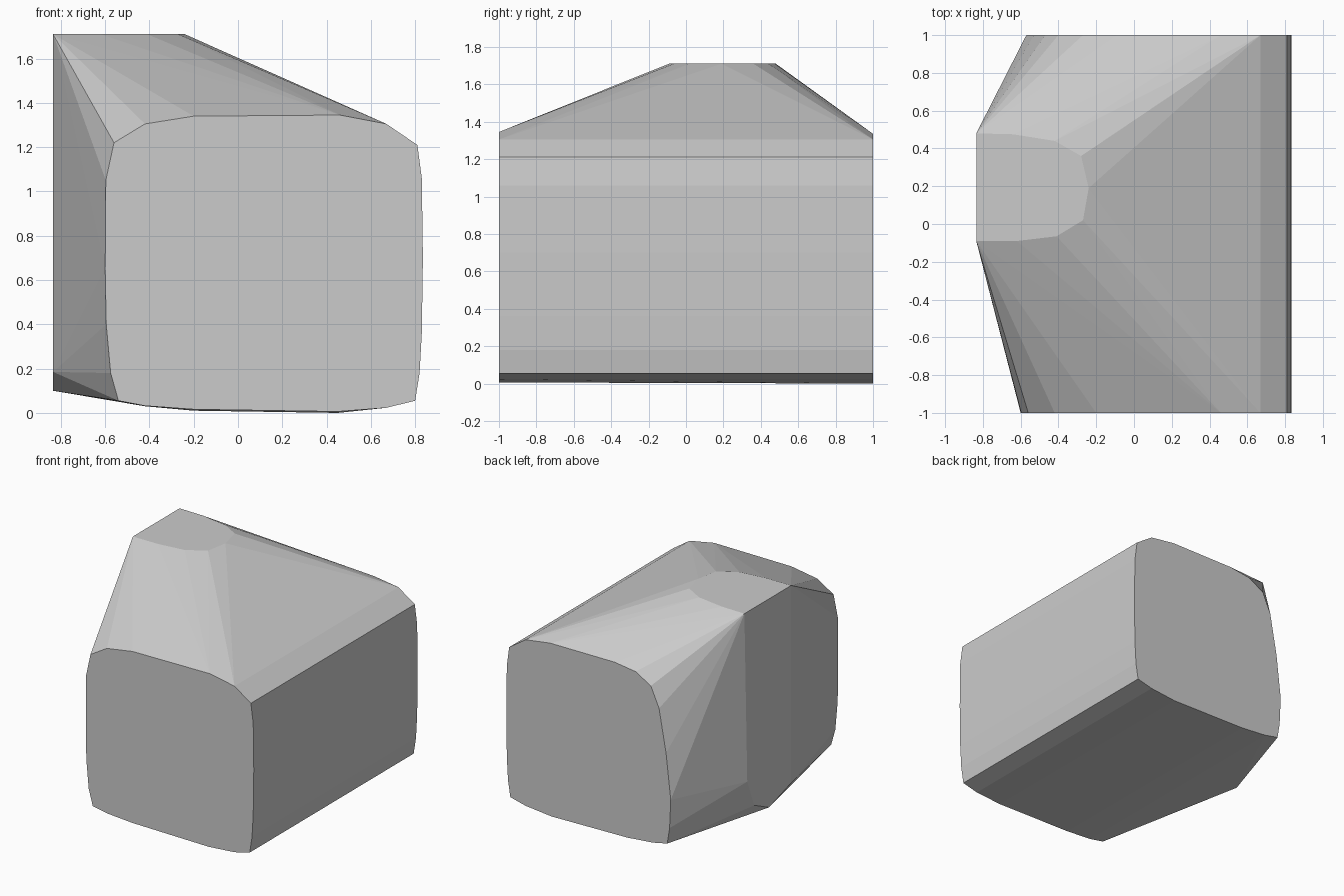
import bpy, bmesh

# Lower and right outline shared by both end caps (x, z)
shared = [(0.67, 1.305), (0.81, 1.21), (0.83, 1.06), (0.835, 0.7), (0.83, 0.36),
          (0.82, 0.18), (0.80, 0.055), (0.67, 0.023), (0.45, 0.006)]
# Left and top outline of the front cap
front = shared + [(-0.2, 0.016), (-0.42, 0.032), (-0.54, 0.055), (-0.575, 0.18),
                  (-0.595, 0.4), (-0.6, 0.65), (-0.597, 1.05), (-0.56, 1.22),
                  (-0.42, 1.305), (-0.2, 1.34), (0.46, 1.345)]
# The back cap leans inward at its upper left
back = shared + [(0.45, 0.0), (-0.2, 0.01), (-0.42, 0.03), (-0.54, 0.055), (-0.56, 0.18),
                 (-0.57, 0.4), (-0.53, 0.75), (-0.47, 1.08), (-0.40, 1.235),
                 (-0.27, 1.31), (-0.09, 1.335), (0.46, 1.335)]
# Flat top (x, y) and flat left side (y, z)
top = [(-0.835, 0.48), (-0.64, 0.475), (-0.42, 0.44), (-0.28, 0.36), (-0.24, 0.19),
       (-0.27, 0.02), (-0.41, -0.065), (-0.62, -0.09), (-0.835, -0.09)]
left = [(-0.09, 0.185), (0.18, 0.1), (0.36, 0.185), (0.445, 0.4)]

points = ([(x, -1, z) for x, z in front] + [(x, 1, z) for x, z in back]
          + [(x, y, 1.71) for x, y in top] + [(-0.835, y, z) for y, z in left])

# Skin the outlines with one convex shell
bm = bmesh.new()
for p in points:
    bm.verts.new(p)
hull = bmesh.ops.convex_hull(bm, input=bm.verts)
loose = {g for g in hull["geom_interior"] + hull["geom_unused"]
         if isinstance(g, bmesh.types.BMVert)}
bmesh.ops.delete(bm, geom=list(loose), context='VERTS')
bmesh.ops.dissolve_limit(bm, angle_limit=0.01, verts=bm.verts, edges=bm.edges)
bmesh.ops.recalc_face_normals(bm, faces=bm.faces)

mesh = bpy.data.meshes.new("faceted_block")
bm.to_mesh(mesh)
bm.free()
block = bpy.data.objects.new("faceted_block", mesh)
bpy.context.collection.objects.link(block)
